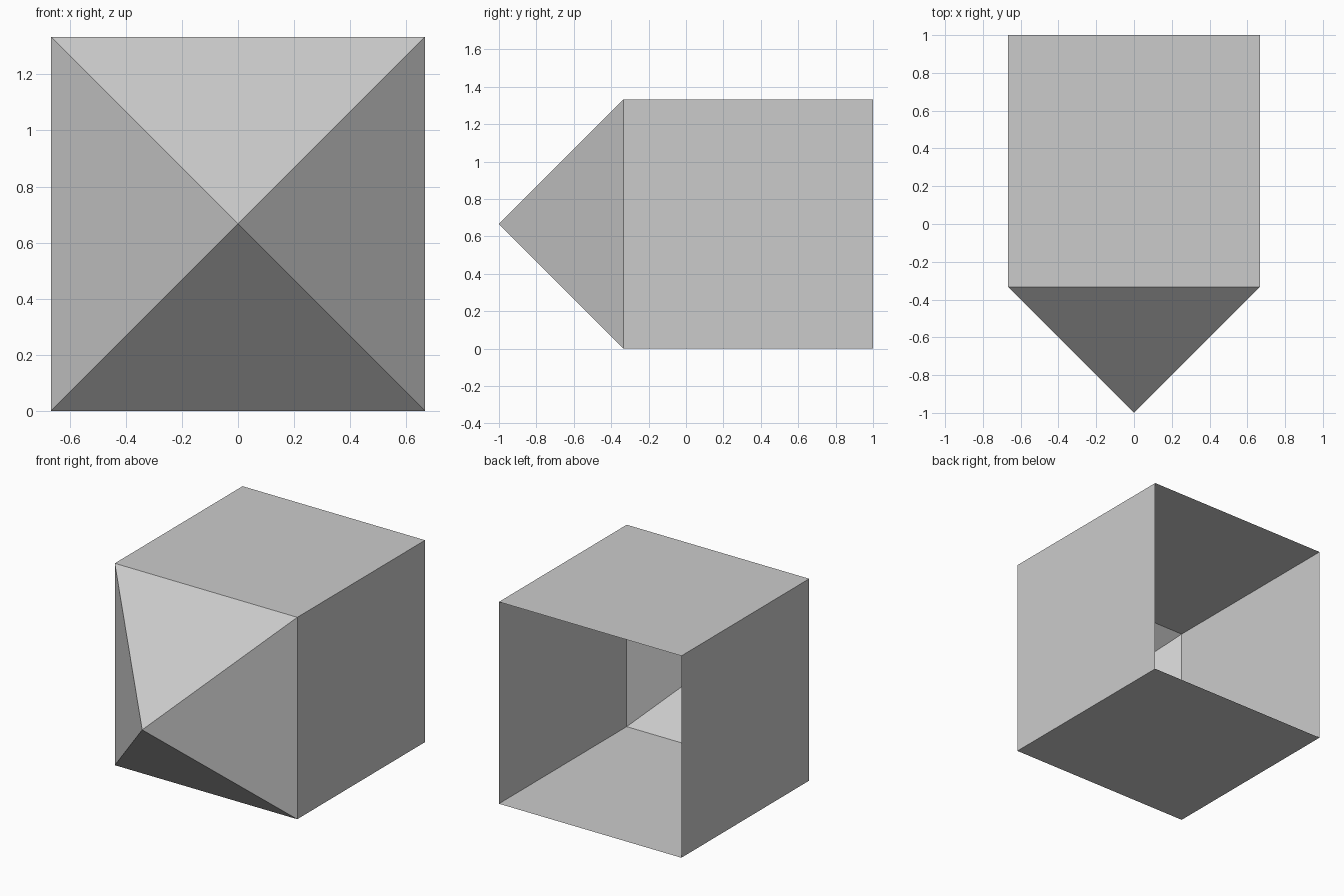
import bpy, bmesh
from mathutils import Matrix

if "Cube" in bpy.data.objects:
    bpy.data.objects.remove(bpy.data.objects["Cube"])

SIDE = 4 / 3      # width and height of the square tube
FRONT = -1 / 3    # where the pyramid nose begins

bm = bmesh.new()

# Cubic shell
bmesh.ops.create_cube(bm, size=SIDE, matrix=Matrix.Translation((0, FRONT + SIDE / 2, SIDE / 2)))
bm.normal_update()
back = [f for f in bm.faces if f.normal.y > 0.9]
front = [f for f in bm.faces if f.normal.y < -0.9]

# Pyramid nose pulled out of the front face
nose = bmesh.ops.poke(bm, faces=front)
nose["verts"][0].co.y = -1

# Open back
bmesh.ops.delete(bm, geom=back, context='FACES_ONLY')
bmesh.ops.recalc_face_normals(bm, faces=bm.faces)

mesh = bpy.data.meshes.new("pointed_box_shell")
bm.to_mesh(mesh)
bm.free()
shell = bpy.data.objects.new("pointed_box_shell", mesh)
bpy.context.collection.objects.link(shell)
